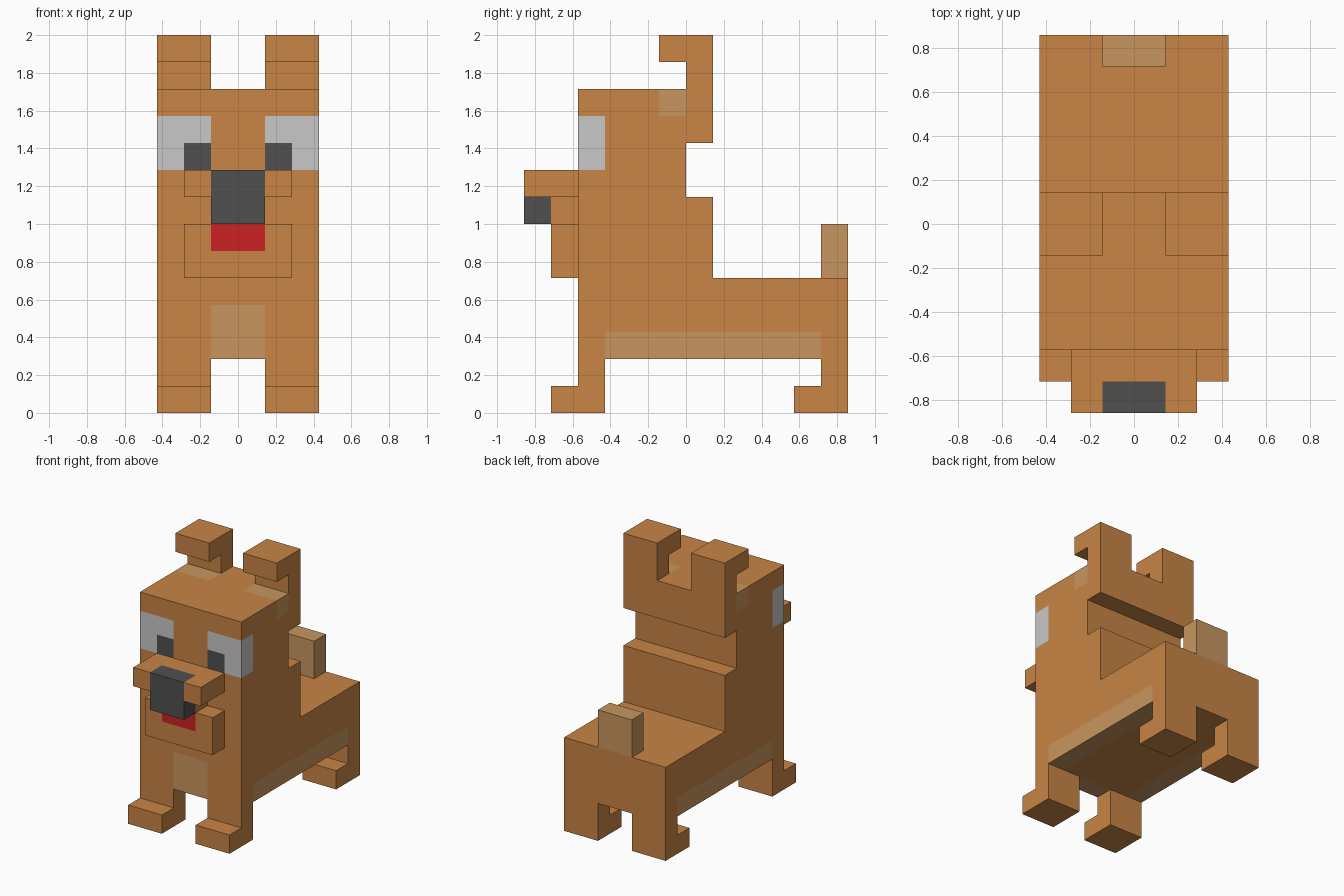
import bpy, bmesh
from mathutils import Vector

if "Cube" in bpy.data.objects:
    bpy.data.objects.remove(bpy.data.objects["Cube"])

U = 1 / 7  # the model sits on a grid of small cubes


def material(name, r, g, b):
    lin = [((c / 255 + 0.055) / 1.055) ** 2.4 for c in (r, g, b)]
    m = bpy.data.materials.new(name)
    m.diffuse_color = (*lin, 1)
    m.use_nodes = True
    m.node_tree.nodes["Principled BSDF"].inputs["Base Color"].default_value = m.diffuse_color
    return m


FUR = material("brown_fur", 200, 133, 69)
TAN = material("tan_fur", 200, 150, 95)
WHITE = material("eye_white", 200, 200, 200)
DARK = material("dark_grey", 80, 80, 80)
RED = material("tongue_red", 204, 34, 34)


def prism(name, profile, x0, x1, mat, paint=(), mirror=False):
    """Extrude a (y, z) profile from x0 to x1 in cube units.
    paint: (material, |x| range, y range, z range) zones cut into the surface."""
    bm = bmesh.new()
    face = bm.faces.new([bm.verts.new((x0, y, z)) for y, z in profile])
    ext = bmesh.ops.extrude_face_region(bm, geom=[face])
    verts = [v for v in ext["geom"] if isinstance(v, bmesh.types.BMVert)]
    bmesh.ops.translate(bm, verts=verts, vec=(x1 - x0, 0, 0))
    bmesh.ops.recalc_face_normals(bm, faces=bm.faces)

    # cut faces along the borders of the painted zones
    cuts = set()
    for _, xr, yr, zr in paint:
        cuts |= {(0, s * x) for x in xr for s in (1, -1)}
        cuts |= {(1, y) for y in yr} | {(2, z) for z in zr}
    for axis, pos in sorted(cuts):
        n = Vector((0, 0, 0))
        n[axis] = 1
        bmesh.ops.bisect_plane(bm, geom=bm.verts[:] + bm.edges[:] + bm.faces[:],
                               dist=1e-4, plane_co=n * pos, plane_no=n)
    bm.normal_update()
    mats = [mat]
    for m, *_ in paint:
        if m not in mats:
            mats.append(m)
    for f in bm.faces:
        p = f.calc_center_bounds() - f.normal * 0.2  # the cube behind the face
        p.x = abs(p.x)
        for m, *ranges in paint:
            if all(lo < c < hi for c, (lo, hi) in zip(p, ranges)):
                f.material_index = mats.index(m)

    bmesh.ops.scale(bm, verts=bm.verts, vec=(U, U, U))
    me = bpy.data.meshes.new(name)
    bm.to_mesh(me)
    bm.free()
    for m in mats:
        me.materials.append(m)
    ob = bpy.data.objects.new(name, me)
    bpy.context.collection.objects.link(ob)
    if mirror:
        ob.modifiers.new("mirror", "MIRROR").use_mirror_merge = False
    return ob


def rect(y0, y1, z0, z1):
    return [(y0, z0), (y1, z0), (y1, z1), (y0, z1)]


# head, neck and trunk as one side profile, with eyes and tan patches
prism("body", [(-4, 2), (6, 2), (6, 5), (1, 5), (1, 8), (0, 8),
               (0, 10), (1, 10), (1, 12), (-4, 12)], -3, 3, FUR,
      paint=[(TAN, (1, 3), (-1, 0), (11, 12)),     # patch under each ear
             (TAN, (2, 3), (-3, 5), (2, 3)),       # belly stripe
             (TAN, (0, 1), (-4, -3), (2, 4)),      # chest
             (WHITE, (1, 3), (-4, -3), (9, 11)),   # eyes
             (DARK, (1, 2), (-4, -3), (9, 10))])   # pupils

# ears fold forward at the tip
prism("ears", [(0, 12), (1, 12), (1, 14), (-1, 14), (-1, 13), (0, 13)],
      1, 3, FUR, mirror=True)

# legs with feet pointing forward
for name, y in (("front_legs", -4), ("back_legs", 5)):
    prism(name, [(y - 1, 0), (y + 1, 0), (y + 1, 2), (y, 2), (y, 1), (y - 1, 1)],
          1, 3, FUR, mirror=True)

# muzzle: upper lip split around the nose, mouth core, jaw with tongue
prism("upper_snout", rect(-6, -4, 8, 9), -2, 2, FUR,
      paint=[(DARK, (0, 1), (-6, -5), (8, 9))])
prism("nose", rect(-6, -5, 7, 8), -1, 1, DARK)
prism("mouth_core", rect(-5, -4, 7, 8), -1, 1, FUR)
prism("lower_jaw", rect(-5, -4, 5, 7), -2, 2, FUR,
      paint=[(RED, (0, 1), (-5, -4), (6, 7))])

# tail
prism("tail", rect(5, 6, 5, 7), -1, 1, TAN)
